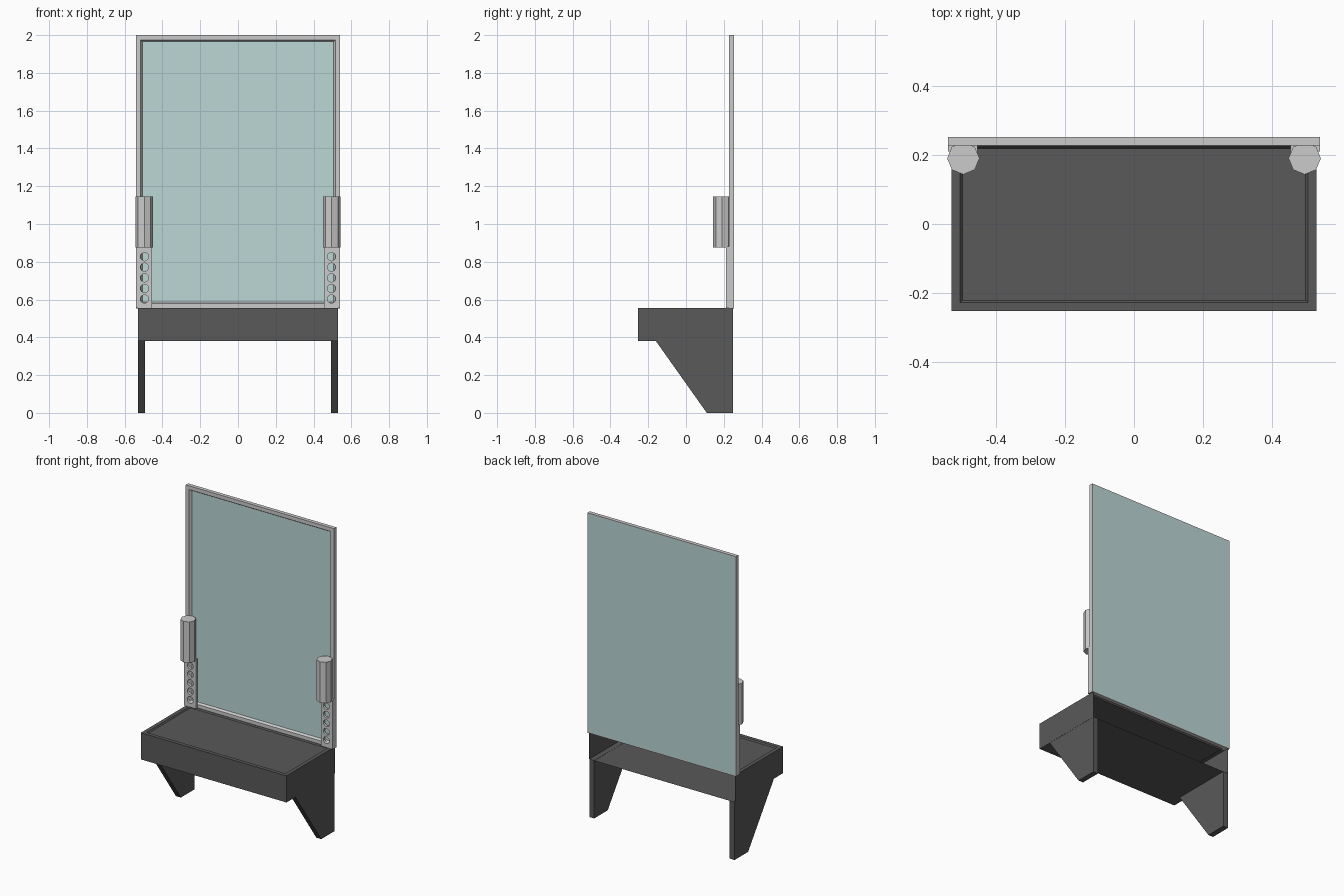
import bpy, bmesh
from math import pi
from mathutils import Matrix, Vector

if "Cube" in bpy.data.objects:
    bpy.data.objects.remove(bpy.data.objects["Cube"])


def material(name, color):
    m = bpy.data.materials.new(name)
    m.diffuse_color = (*color, 1)
    m.use_nodes = True
    m.node_tree.nodes["Principled BSDF"].inputs["Base Color"].default_value = m.diffuse_color
    return m


DARK = material("dark_wood", (0.1, 0.1, 0.1))
GLASS = material("mirror_glass", (0.5, 0.68, 0.67))


def finish(bm, name, mat=None, mirror=False):
    me = bpy.data.meshes.new(name)
    bm.to_mesh(me)
    bm.free()
    ob = bpy.data.objects.new(name, me)
    bpy.context.collection.objects.link(ob)
    if mat:
        me.materials.append(mat)
    if mirror:
        add_mirror(ob)
    return ob


def add_mirror(ob):
    ob.modifiers.new("mirror", 'MIRROR')  # across x = 0


def box(lo, hi):
    bm = bmesh.new()
    lo, hi = Vector(lo), Vector(hi)
    mat = Matrix.Translation((lo + hi) / 2) @ Matrix.Diagonal((*(hi - lo), 1))
    bmesh.ops.create_cube(bm, size=1, matrix=mat)
    bm.normal_update()
    return bm


def face(bm, direction):
    return max(bm.faces, key=lambda f: f.normal.dot(Vector(direction)))


def inset(bm, f, width, depth=0.0):
    bmesh.ops.inset_region(bm, faces=[f], thickness=width, depth=depth, use_even_offset=True)


def cylinder(bm, sides, radius, depth, mat):
    bmesh.ops.create_cone(bm, cap_ends=True, segments=sides, radius1=radius,
                          radius2=radius, depth=depth, matrix=mat)


# Table box: open at the back, shallow tray on top
bm = box((-0.53, -0.253, 0.38), (0.53, 0.25, 0.555))
top = face(bm, (0, 0, 1))
inset(bm, top, 0.025)
inset(bm, top, 0.006, -0.008)
bmesh.ops.delete(bm, geom=[face(bm, (0, 1, 0))], context='FACES_ONLY')
finish(bm, "table_box", DARK)

# Tapered side brackets
bm = bmesh.new()
profile = [(0.25, 0), (0.11, 0), (-0.16, 0.381), (0.25, 0.381)]
f = bm.faces.new([bm.verts.new((0.493, y, z)) for y, z in profile])
ext = bmesh.ops.extrude_face_region(bm, geom=[f])
bmesh.ops.translate(bm, vec=(0.036, 0, 0),
                    verts=[v for v in ext["geom"] if isinstance(v, bmesh.types.BMVert)])
bmesh.ops.recalc_face_normals(bm, faces=bm.faces)
finish(bm, "side_bracket", DARK, mirror=True)

# Mirror frame with sloped inner edge, open front and back
bm = box((-0.54, 0.228, 0.553), (0.54, 0.253, 2.0))
front, back = face(bm, (0, -1, 0)), face(bm, (0, 1, 0))
inset(bm, front, 0.025)
inset(bm, front, 0.009, -0.014)
inset(bm, back, 0.006)
bmesh.ops.delete(bm, geom=[front, back], context='FACES')
finish(bm, "mirror_frame")

# Mirror glass
finish(box((-0.534, 0.242, 0.559), (0.534, 0.253, 1.994)), "mirror_glass", GLASS)

# Perforated plates below the lamps
plate = finish(box((0.455, 0.211, 0.555), (0.54, 0.228, 0.88)), "hole_plate")
bm = bmesh.new()
for i in range(5):
    cylinder(bm, 16, 0.022, 0.1,
             Matrix.Translation((0.495, 0.22, 0.603 + i * 0.056)) @ Matrix.Rotation(pi / 2, 4, 'X'))
cutter = finish(bm, "hole_cutter")
cutter.hide_render = True
cutter.hide_set(True)
cut = plate.modifiers.new("holes", 'BOOLEAN')
cut.operation, cut.object, cut.solver = 'DIFFERENCE', cutter, 'EXACT'
add_mirror(plate)

# Octagonal side lamps
bm = bmesh.new()
cylinder(bm, 8, 0.047, 0.27, Matrix.Translation((0.496, 0.191, 1.01)))
finish(bm, "side_lamp", mirror=True)
